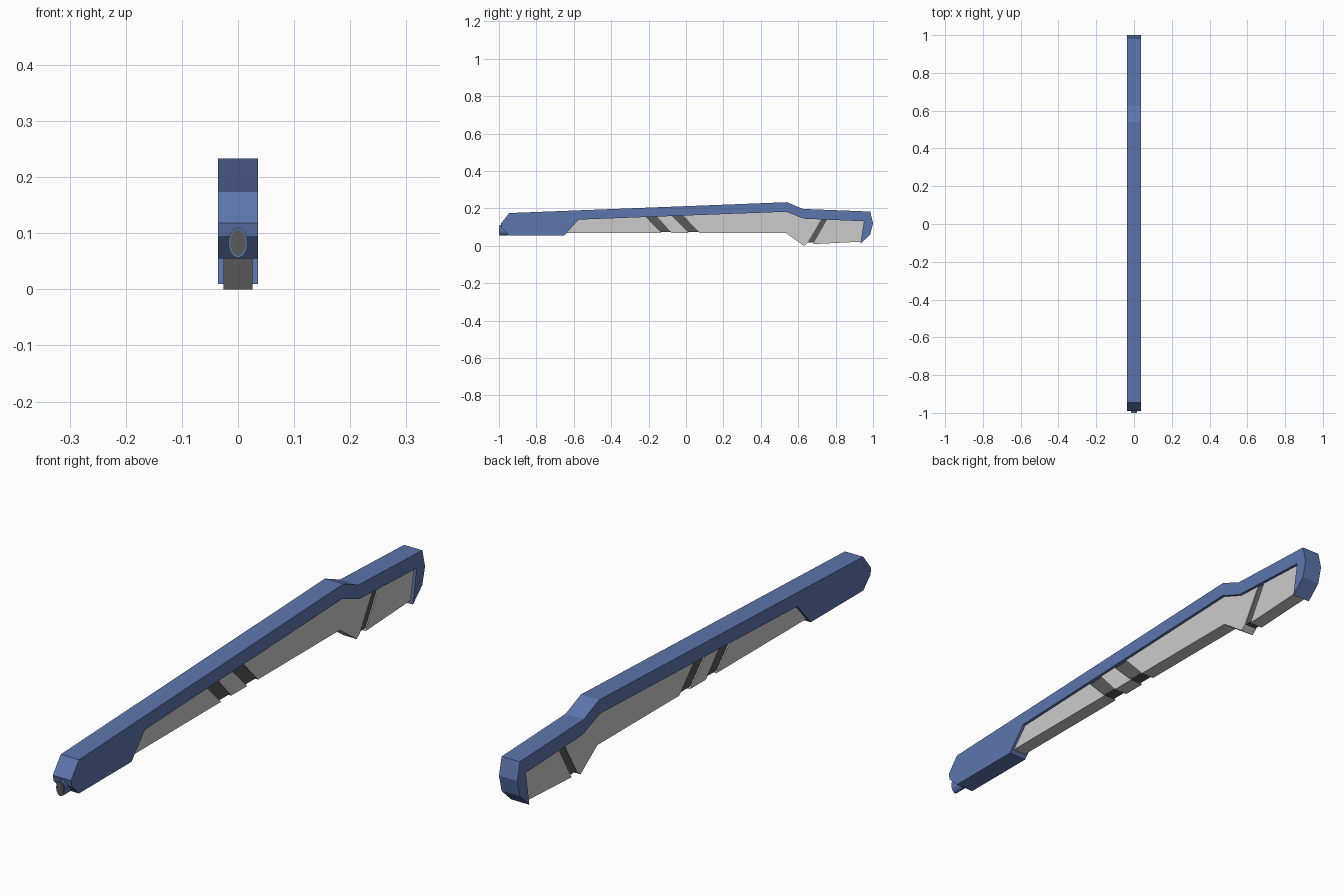
import bpy, bmesh
from math import cos, sin, tau

if "Cube" in bpy.data.objects:
    bpy.data.objects.remove(bpy.data.objects["Cube"])


def material(name, rgb):
    m = bpy.data.materials.new(name)
    m.diffuse_color = (*rgb, 1)
    m.use_nodes = True
    m.node_tree.nodes["Principled BSDF"].inputs["Base Color"].default_value = m.diffuse_color
    return m


BLUE = material("blue", (0.11, 0.18, 0.42))
DARK = material("dark_grey", (0.1, 0.1, 0.1))


def finish(name, bm, mat):
    bmesh.ops.recalc_face_normals(bm, faces=bm.faces)
    me = bpy.data.meshes.new(name)
    bm.to_mesh(me)
    bm.free()
    if mat:
        me.materials.append(mat)
    ob = bpy.data.objects.new(name, me)
    bpy.context.collection.objects.link(ob)
    return ob


def extrude(name, pts, vec, mat=None):
    """Flat polygon pushed along vec into a solid."""
    bm = bmesh.new()
    face = bm.faces.new([bm.verts.new(p) for p in pts])
    out = bmesh.ops.extrude_face_region(bm, geom=[face], use_keep_orig=True)
    verts = [g for g in out["geom"] if isinstance(g, bmesh.types.BMVert)]
    bmesh.ops.translate(bm, verts=verts, vec=vec)
    return finish(name, bm, mat)


def slab(name, yz, half, mat=None):
    """Side profile (y, z) given a thickness of 2 * half, centred on x = 0."""
    return extrude(name, [(-half, y, z) for y, z in yz], (2 * half, 0, 0), mat)


# Blue casing: nose block, long top rail and hooked tail
slab("casing", [
    (-0.99, 0.118), (-0.945, 0.175), (0.54, 0.233), (0.625, 0.197),
    (0.985, 0.183), (1.0, 0.12), (0.985, 0.06), (0.932, 0.01),
    (0.952, 0.131), (0.63, 0.145), (0.535, 0.182), (-0.575, 0.14),
    (-0.65, 0.055), (-0.945, 0.055), (-0.985, 0.095)], 0.036, BLUE)

# Grey side panels, narrower than the casing, split by slanted grooves
PANEL = 0.026
slab("front_panel", [(-0.65, 0.068), (-0.59, 0.15), (-0.225, 0.163),
                     (-0.132, 0.068)], PANEL)
slab("small_panel", [(-0.162, 0.165), (-0.085, 0.168), (0.015, 0.068),
                     (-0.075, 0.068)], PANEL)
slab("main_panel", [(-0.022, 0.17), (0.535, 0.191), (0.63, 0.154),
                    (0.728, 0.15), (0.648, 0.014), (0.63, 0.0),
                    (0.535, 0.068), (0.075, 0.068)], PANEL)
slab("rear_panel", [(0.76, 0.149), (0.957, 0.14), (0.938, 0.022),
                    (0.68, 0.009)], PANEL)

# Dark strips recessed in the grooves
for name, yz in {
    "front_strip": [(-0.24, 0.16), (-0.155, 0.163), (-0.066, 0.074), (-0.147, 0.074)],
    "middle_strip": [(-0.1, 0.165), (-0.015, 0.168), (0.08, 0.074), (0.0, 0.074)],
    "rear_strip": [(0.715, 0.149), (0.77, 0.147), (0.692, 0.017), (0.643, 0.017)],
}.items():
    slab(name, yz, 0.022, DARK)


# Oval muzzle: blue collar with a dark core
def oval(name, rx, rz, y0, y1, mat, n=24):
    pts = [(rx * cos(tau * i / n), y0, 0.083 + rz * sin(tau * i / n)) for i in range(n)]
    ob = extrude(name, pts, (0, y1 - y0, 0), mat)
    bpy.context.view_layer.objects.active = ob
    ob.select_set(True)
    bpy.ops.object.shade_smooth_by_angle()
    ob.select_set(False)


oval("muzzle_collar", 0.017, 0.027, -0.998, -0.95, BLUE)
oval("muzzle_core", 0.014, 0.023, -1.0, -0.96, DARK)
